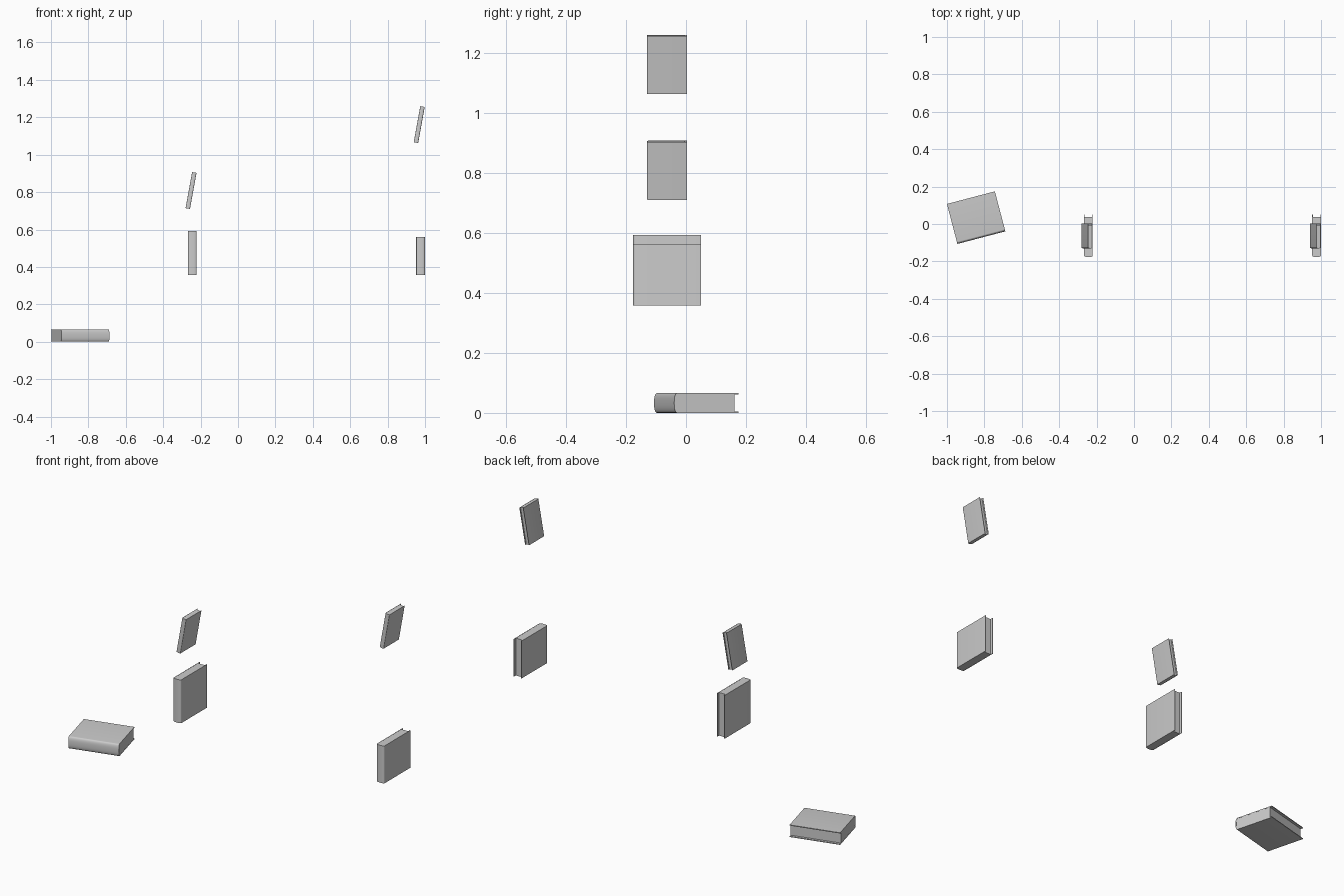
import bpy, bmesh
from math import radians, sin, cos, pi, copysign
from mathutils import Matrix, Vector

if "Cube" in bpy.data.objects:
    bpy.data.objects.remove(bpy.data.objects["Cube"])


def extrude_profile(name, pts, height, matrix):
    """Closed XY profile extruded along local Z, centred, then placed."""
    bm = bmesh.new()
    face = bm.faces.new([bm.verts.new((x, y, -height / 2)) for x, y in pts])
    geom = bmesh.ops.extrude_face_region(bm, geom=[face])["geom"]
    top = [v for v in geom if isinstance(v, bmesh.types.BMVert)]
    bmesh.ops.translate(bm, vec=(0, 0, height), verts=top)
    bmesh.ops.recalc_face_normals(bm, faces=bm.faces)
    mesh = bpy.data.meshes.new(name)
    bm.to_mesh(mesh)
    bm.free()
    obj = bpy.data.objects.new(name, mesh)
    bpy.context.collection.objects.link(obj)
    obj.matrix_world = matrix
    bpy.ops.object.select_all(action='DESELECT')
    obj.select_set(True)
    bpy.context.view_layer.objects.active = obj
    bpy.ops.object.shade_smooth_by_angle(angle=radians(35))


def spine_arc(half, y_edge, depth, n=16):
    """Squarish rounded bulge from -half to +half, towards -y."""
    pts = []
    for i in range(n + 1):
        a = pi * i / n
        c, s = cos(a), max(sin(a), 0.0)
        pts.append((-copysign(abs(c) ** 0.8, c) * half, y_edge - depth * s ** 0.8))
    return pts


def book(name, thick, width, height, location, rotation):
    m = Matrix.Translation(Vector(location)) @ rotation
    half, cover = thick / 2, thick * 0.065
    bulge = min(0.012, thick * 0.2)
    y0, y1 = -width / 2 + bulge, width / 2
    outer = spine_arc(half, y0, bulge)
    inner = spine_arc(half - cover, y0, bulge - cover)
    # wrap-around cover: two boards joined by the rounded spine
    extrude_profile(name + "_cover",
                    [(-half, y1)] + outer + [(half, y1), (half - cover, y1)]
                    + inner[::-1] + [(-half + cover, y1)], height, m)
    # page block, set back from the open edge
    yp = y1 - width * 0.06
    extrude_profile(name + "_pages",
                    [(-half + cover, yp)] + inner + [(half - cover, yp)],
                    height - 0.001, m)


# book lying flat
flat = Matrix.Rotation(radians(14.7), 4, 'Z') @ Matrix.Rotation(radians(90), 4, 'Y')
book("flat_book", 0.066, 0.221, 0.265, (-0.844, 0.034, 0.033), flat)

# upright books
upright = Matrix.Identity(4)
book("tall_book", 0.046, 0.227, 0.235, (-0.244, -0.0635, 0.4755), upright)
book("short_book", 0.046, 0.227, 0.203, (0.976, -0.0635, 0.4595), upright)

# small leaning books
lean = Matrix.Rotation(radians(10.3), 4, 'Y')
for label, x, z in (("left", -0.251, 0.8085), ("right", 0.969, 1.161)):
    book(label + "_leaning_book", 0.024, 0.133, 0.196, (x, -0.0635, z), lean)
